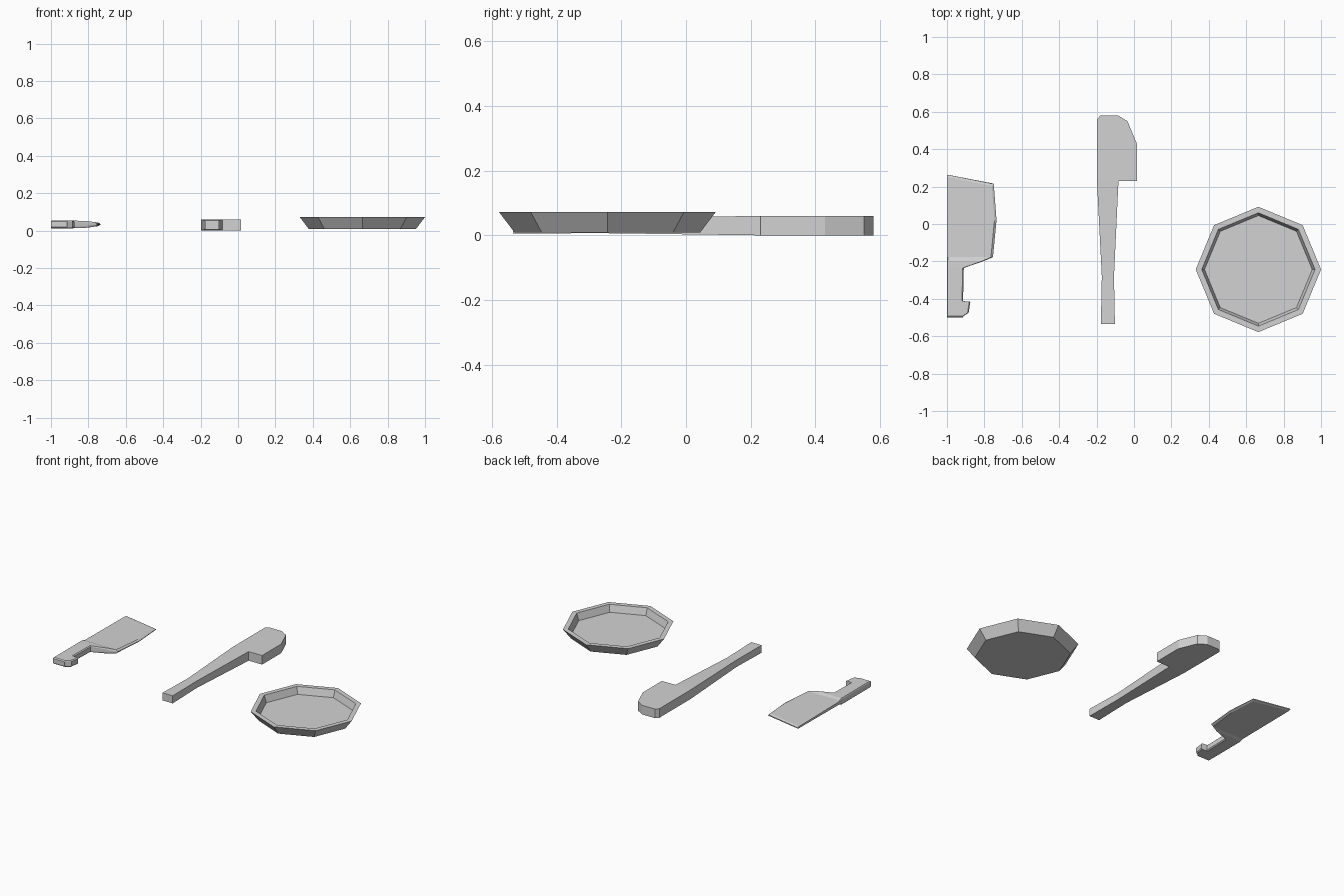
import bpy
import bmesh
from math import cos, sin, pi, radians

cube = bpy.data.objects.get("Cube")
if cube:
    bpy.data.objects.remove(cube, do_unlink=True)

grey = bpy.data.materials.new("pale grey")
grey.use_nodes = True
colour = (0.65, 0.65, 0.65, 1)
grey.diffuse_color = colour
grey.node_tree.nodes["Principled BSDF"].inputs["Base Color"].default_value = colour


def loft(name, rings):
    """Skin a list of closed rings and cap both ends."""
    bm = bmesh.new()
    loops = [[bm.verts.new(p) for p in ring] for ring in rings]
    n = len(loops[0])
    for a, b in zip(loops, loops[1:]):
        for i in range(n):
            j = (i + 1) % n
            bm.faces.new((a[i], a[j], b[j], b[i]))
    bm.faces.new(loops[0])
    bm.faces.new(loops[-1])
    bmesh.ops.remove_doubles(bm, verts=bm.verts, dist=0.0001)
    bmesh.ops.dissolve_limit(bm, angle_limit=radians(0.5),
                             verts=bm.verts, edges=bm.edges)
    bmesh.ops.recalc_face_normals(bm, faces=bm.faces)
    mesh = bpy.data.meshes.new(name)
    bm.to_mesh(mesh)
    bm.free()
    mesh.materials.append(grey)
    obj = bpy.data.objects.new(name, mesh)
    bpy.context.collection.objects.link(obj)
    return obj


# Octagonal dish: outside base, rim, inside wall, floor
def octagon(r, z):
    return [(0.665 + r * cos(i * pi / 4), -0.243 + r * sin(i * pi / 4), z)
            for i in range(8)]


loft("dish", [octagon(r, z) for r, z in
              ((0.287, 0.009), (0.335, 0.072), (0.303, 0.072), (0.288, 0.026))])


# Razor: left x, left y, right x, right y, half thickness
def razor_ring(lx, ly, rx, ry, h):
    return [(lx, ly, 0.03 - h), (rx, ry, 0.03 - h),
            (rx, ry, 0.03 + h), (lx, ly, 0.03 + h)]


loft("razor", [razor_ring(*s) for s in (
    (-0.18, 0.58, -0.085, 0.58, 0.03),
    (-0.198, 0.56, -0.035, 0.55, 0.03),
    (-0.198, 0.43, 0.015, 0.43, 0.03),
    (-0.198, 0.23, 0.015, 0.23, 0.03),
    (-0.198, 0.229, -0.083, 0.229, 0.03),
    (-0.172, -0.28, -0.107, -0.28, 0.023),
    (-0.177, -0.535, -0.102, -0.535, 0.025))])


# Cleaver: spine y, edge x, edge y, half thickness at spine and edge,
# half thickness of the outer rim, bevel width
def cleaver_ring(ly, rx, ry, hl, hr, rim, bevel):
    z = 0.033
    inner = -1 + bevel * 0.5
    edge = min(rim, hr)
    spine = min(hl, max(rim, hl * 0.7))
    return [(-1, ly, z - spine), (inner, ly, z - hl),
            (rx - bevel, ry, z - hr), (rx, ry, z - edge),
            (rx, ry, z + edge), (rx - bevel, ry, z + hr),
            (inner, ly, z + hl), (-1, ly, z + spine)]


loft("cleaver", [cleaver_ring(*s) for s in (
    (0.263, -0.75, 0.216, 0.003, 0.003, 0.002, 0.011),
    (0.252, -0.749, 0.203, 0.008, 0.007, 0.002, 0.011),
    (0.02, -0.735, 0.02, 0.011, 0.009, 0.002, 0.011),
    (-0.177, -0.754, -0.177, 0.014, 0.012, 0.003, 0.011),
    (-0.197, -0.8, -0.197, 0.021, 0.018, 0.007, 0.008),
    (-0.235, -0.91, -0.235, 0.021, 0.021, 0.015, 0.006),
    (-0.412, -0.914, -0.412, 0.021, 0.021, 0.015, 0.006),
    (-0.416, -0.875, -0.416, 0.021, 0.021, 0.015, 0.006),
    (-0.475, -0.884, -0.475, 0.021, 0.021, 0.015, 0.006),
    (-0.493, -0.912, -0.493, 0.021, 0.021, 0.015, 0.006),
    (-0.5, -0.915, -0.5, 0.015, 0.015, 0.015, 0.006))])
